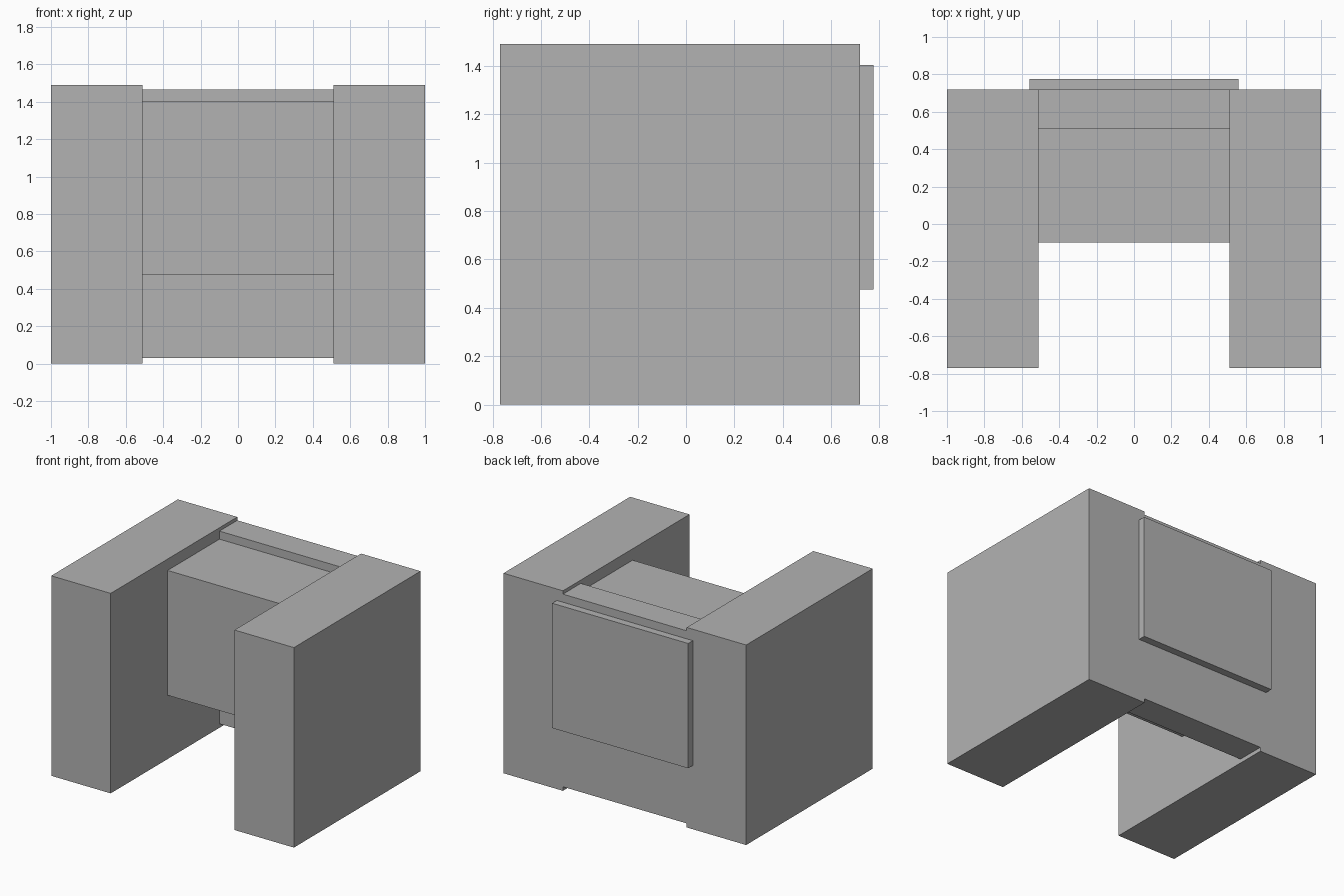
import bpy
import bmesh
from mathutils import Vector

cube = bpy.data.objects.get("Cube")
if cube:
    bpy.data.objects.remove(cube, do_unlink=True)

# Single flat grey
grey = bpy.data.materials.new("plain grey")
grey.use_nodes = True
colour = (0.45, 0.45, 0.45, 1.0)
grey.diffuse_color = colour
grey.node_tree.nodes["Principled BSDF"].inputs["Base Color"].default_value = colour


def box(name, low, high):
    """Add a box spanning two opposite corners."""
    low, high = Vector(low), Vector(high)
    bm = bmesh.new()
    bmesh.ops.create_cube(bm, size=1)
    bmesh.ops.scale(bm, vec=high - low, verts=bm.verts)
    bmesh.ops.translate(bm, vec=(low + high) / 2, verts=bm.verts)
    mesh = bpy.data.meshes.new(name)
    bm.to_mesh(mesh)
    bm.free()
    mesh.materials.append(grey)
    obj = bpy.data.objects.new(name, mesh)
    bpy.context.collection.objects.link(obj)
    return obj


INNER = 0.51    # inner face of the side blocks
BACK = 0.72     # rear face of the body

# Side blocks
box("left_side_block", (INNER, -0.77, 0), (1, BACK, 1.49))
box("right_side_block", (-1, -0.77, 0), (-INNER, BACK, 1.49))

# Wall joining the sides at the rear
box("rear_wall", (-INNER, 0.51, 0.03), (INNER, BACK, 1.465))

# Raised block in front of the wall
box("centre_block", (-INNER, -0.10, 0.475), (INNER, 0.51, 1.405))

# Thin panel on the back
box("back_panel", (-0.56, BACK, 0.475), (0.56, 0.775, 1.405))
